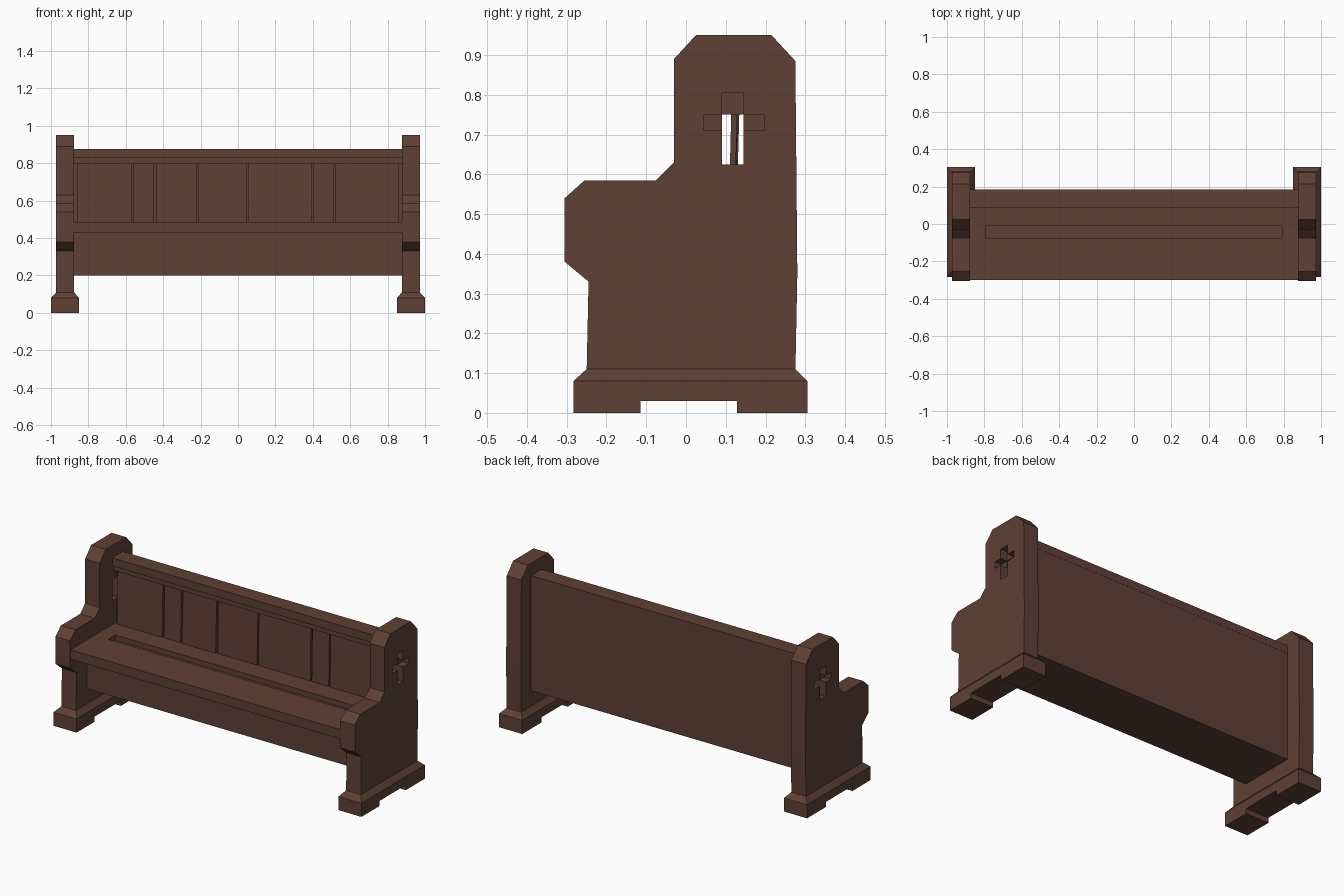
import bpy
import bmesh
import random

random.seed(4)
default = bpy.data.objects.get("Cube")
if default:
    bpy.data.objects.remove(default)

wood = bpy.data.materials.new("dark brown wood")
wood.use_nodes = True
BROWN = (0.113, 0.052, 0.035, 1)
wood.diffuse_color = BROWN
wood.node_tree.nodes["Principled BSDF"].inputs["Base Color"].default_value = BROWN


def finish(name, bm):
    bmesh.ops.recalc_face_normals(bm, faces=bm.faces)
    mesh = bpy.data.meshes.new(name)
    bm.to_mesh(mesh)
    bm.free()
    mesh.materials.append(wood)
    obj = bpy.data.objects.new(name, mesh)
    bpy.context.collection.objects.link(obj)
    return obj


def prism(name, profile, x0, x1):
    """Extrude a (y, z) profile along x."""
    bm = bmesh.new()
    face = bm.faces.new([bm.verts.new((x0, y, z)) for y, z in profile])
    ext = bmesh.ops.extrude_face_region(bm, geom=[face])
    for v in ext["geom"]:
        if isinstance(v, bmesh.types.BMVert):
            v.co.x = x1
    return finish(name, bm)


def box(name, xs, ys, zs):
    (y0, y1), (z0, z1) = ys, zs
    return prism(name, [(y0, z0), (y1, z0), (y1, z1), (y0, z1)], *xs)


def cut(obj, cutter):
    cutter.hide_render = True
    mod = obj.modifiers.new("cut", "BOOLEAN")
    mod.operation = "DIFFERENCE"
    mod.solver = "EXACT"
    mod.object = cutter
    bpy.context.view_layer.objects.active = obj
    bpy.ops.object.modifier_apply(modifier=mod.name)
    bpy.data.objects.remove(cutter)


# Stepped bench end outline, clockwise from the bottom front
END = [(-0.25, 0.1), (-0.245, 0.33), (-0.305, 0.38), (-0.305, 0.54),
       (-0.255, 0.585), (-0.075, 0.585), (-0.03, 0.63), (-0.03, 0.89),
       (0.025, 0.95), (0.215, 0.95), (0.275, 0.885), (0.28, 0.35), (0.275, 0.1)]

# Foot outline with a shallow notch underneath
FOOT = [(-0.283, 0), (-0.115, 0), (-0.115, 0.03), (0.128, 0.03), (0.128, 0),
        (0.305, 0), (0.305, 0.08), (-0.283, 0.08)]

for side, s in (("left", 1), ("right", -1)):
    end = prism(side + "_end", END, s * 0.877, s * 0.972)
    # Cross recess, with its lower stem open right through
    shallow, through = (s * 0.93, s * 1.1), (s * 0.8, s * 1.1)
    cut(end, box("arm_cutter", shallow, (0.045, 0.198), (0.71, 0.75)))
    cut(end, box("stem_cutter", shallow, (0.09, 0.144), (0.625, 0.805)))
    cut(end, box("slot_cutter", through, (0.09, 0.144), (0.625, 0.75)))

    prism(side + "_foot", FOOT, s * 0.85, s)
    # Sloped shoulder of the foot
    shoulder = box(side + "_foot_shoulder", (s * 0.85, s), (-0.283, 0.305), (0.08, 0.11))
    for v in shoulder.data.vertices:
        if v.co.z > 0.1:
            v.co.x = s * (0.877 if abs(v.co.x) < 0.9 else 0.972)
            v.co.y = 0.275 if v.co.y > 0 else -0.25

# Seat board with a long groove, over a closed box
SPAN = (-0.88, 0.88)
seat = box("seat", SPAN, (-0.3, 0.17), (0.43, 0.485))
cut(seat, box("groove_cutter", (-0.79, 0.79), (-0.075, -0.01), (0.455, 0.6)))
box("seat_box", SPAN, (-0.15, 0.175), (0.2, 0.431))

# Backrest shell and rails
box("back_panel", SPAN, (0.16, 0.183), (0.2, 0.85))
box("top_rail", SPAN, (0.087, 0.184), (0.83, 0.877))
box("lower_rail", SPAN, (0.102, 0.165), (0.797, 0.831))

# Uneven backrest planks, each leaning a little differently
edges = [-0.867, -0.563, -0.444, -0.215, 0.05, 0.397, 0.517, 0.867]
for i, (a, b) in enumerate(zip(edges, edges[1:])):
    y0 = 0.109 + random.uniform(-0.003, 0.003)
    y1 = 0.118 + random.uniform(-0.004, 0.004)
    prism("back_plank_%d" % (i + 1),
          [(y0, 0.48), (y0 + 0.015, 0.48), (y1 + 0.015, 0.8), (y1, 0.8)],
          a + 0.005, b - 0.005)
